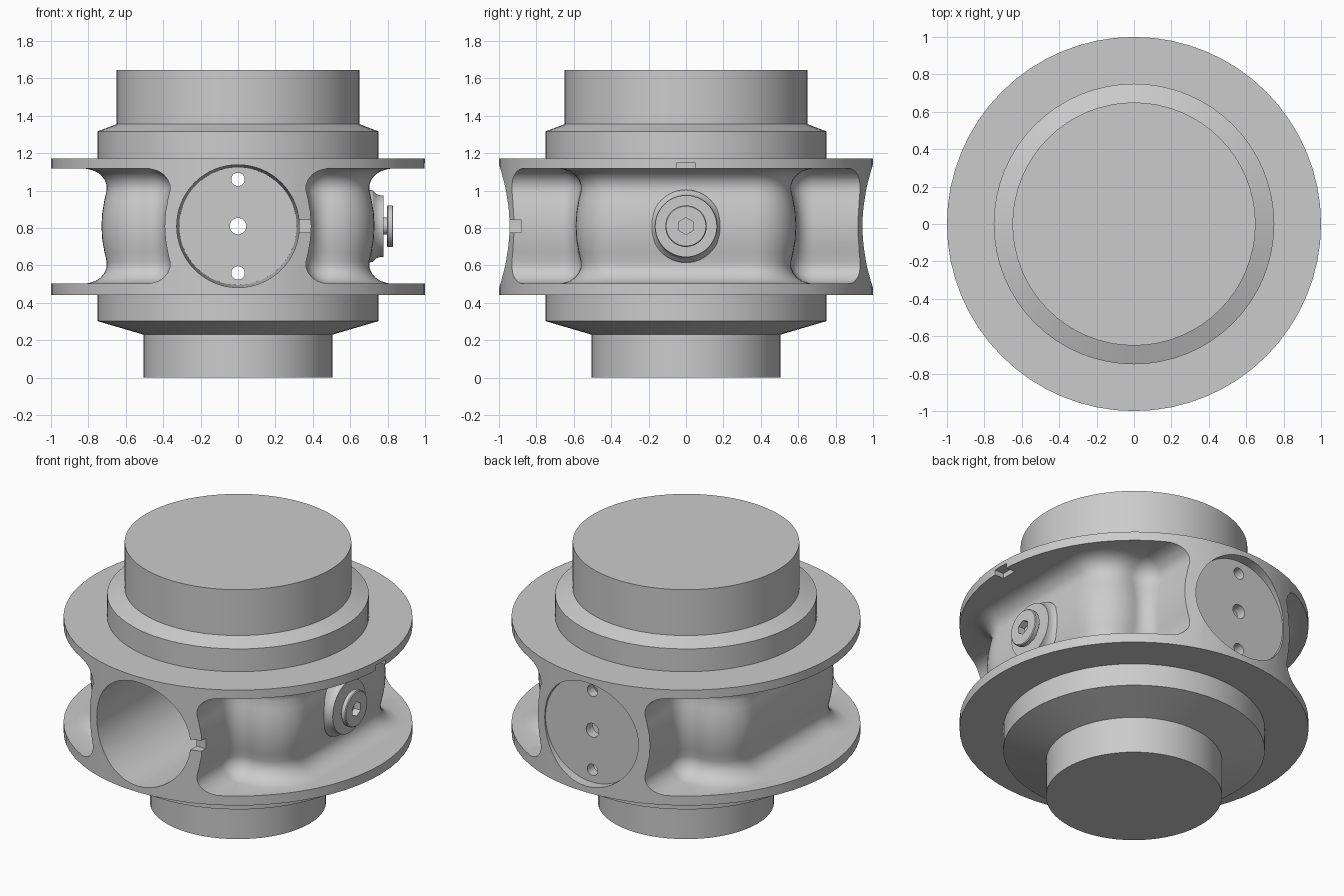
import bpy, bmesh
from math import sin, cos, pi, radians
from mathutils import Matrix

if "Cube" in bpy.data.objects:
    bpy.data.objects.remove(bpy.data.objects["Cube"])

ZC = 0.81  # height of the bore axis


def make(name, bm):
    bmesh.ops.recalc_face_normals(bm, faces=bm.faces)
    me = bpy.data.meshes.new(name)
    bm.to_mesh(me)
    bm.free()
    ob = bpy.data.objects.new(name, me)
    bpy.context.collection.objects.link(ob)
    return ob


def lathe(name, prof, n=64, mat=Matrix()):
    """Closed solid from (radius, height) points, turned round z."""
    bm = bmesh.new()
    rings = [[bm.verts.new((r * cos(2 * pi * i / n), r * sin(2 * pi * i / n), z))
              for i in range(n)] for r, z in prof]
    for a, b in zip(rings, rings[1:]):
        for i in range(n):
            j = (i + 1) % n
            bm.faces.new((a[i], a[j], b[j], b[i]))
    bm.faces.new(rings[0])
    bm.faces.new(rings[-1])
    bm.transform(mat)
    return make(name, bm)


def box(name, lo, hi):
    bm = bmesh.new()
    bmesh.ops.create_cube(bm, size=1)
    for v in bm.verts:
        v.co = [l + (h - l) * (c + 0.5) for l, h, c in zip(lo, hi, v.co)]
    return make(name, bm)


def cut(target, cutter):
    cutter.hide_render = True
    m = target.modifiers.new("cut", 'BOOLEAN')
    m.operation = 'DIFFERENCE'
    m.solver = 'EXACT'
    m.object = cutter
    bpy.context.view_layer.objects.active = target
    bpy.ops.object.modifier_apply(modifier=m.name)
    bpy.data.objects.remove(cutter)


def smooth(ob):
    bpy.ops.object.select_all(action='DESELECT')
    ob.select_set(True)
    bpy.context.view_layer.objects.active = ob
    bpy.ops.object.shade_smooth_by_angle(angle=radians(30))


def along_y(z=ZC):
    # local z becomes +y
    return Matrix.Translation((0, 0, z)) @ Matrix.Rotation(-pi / 2, 4, 'X')


ALONG_X = Matrix.Translation((0, 0, ZC)) @ Matrix.Rotation(pi / 2, 4, 'Y')


def pocket(name, side):
    """Side recess: tube wall, fillet, rounded central block, mirrored in y."""
    half = [((0.362, 1.2), (1, 0))]
    for i in range(9):  # concave fillet at the tube wall
        a = pi + i * pi / 16
        half.append(((0.482 + 0.12 * cos(a), 0.68 + 0.12 * sin(a)),
                     (-cos(a), -sin(a))))
    for i in range(11):  # rounded corner of the central block
        a = pi / 2 - i * pi / 20
        half.append(((0.50 + 0.2 * cos(a), 0.36 + 0.2 * sin(a)),
                     (cos(a), sin(a))))
    path = half + [((x, -y), (nx, -ny)) for (x, y), (nx, ny) in reversed(half)]
    # offset by distance from mid height: slight barrel, then flange fillet
    steps = [(0.307, 0.112), (0.301, 0.085), (0.292, 0.06), (0.275, 0.035),
             (0.25, 0.014), (0.22, 0.002), (0.19, 0.002), (0.14, 0.014),
             (0.07, 0.026)]
    levels = ([(-h, d) for h, d in steps] + [(0, 0.03)]
              + [(h, d) for h, d in reversed(steps)])
    bm = bmesh.new()
    rings = []
    for h, d in levels:
        pts = [(x + nx * d, y + ny * d) for (x, y), (nx, ny) in path]
        pts += [(1.3, -1.2), (1.3, 1.2)]
        rings.append([bm.verts.new((side * x, y, ZC + h)) for x, y in pts])
    n = len(rings[0])
    for a, b in zip(rings, rings[1:]):
        for i in range(n):
            j = (i + 1) % n
            bm.faces.new((a[i], a[j], b[j], b[i]))
    bm.faces.new(rings[0])
    bm.faces.new(rings[-1])
    return make(name, bm)


# Main body with stepped ends and wide flanged drum
body = lathe("valve_body", [
    (0.505, 0), (0.505, 0.23), (0.75, 0.302), (0.75, 0.443), (1, 0.443),
    (1, 1.173), (0.75, 1.173), (0.75, 1.317), (0.65, 1.355), (0.65, 1.645)])

# Side pockets
for s in (1, -1):
    cut(body, pocket("pocket_cutter", s))

# Front bore, slightly tapered, and shallow recess behind the end plate
cut(body, lathe("bore_cutter", [(0.329, -1.1), (0.314, 0.87)], 64, along_y()))
cut(body, lathe("recess_cutter", [(0.328, 0.935), (0.328, 1.1)], 64, along_y()))

# Three holes through the end plate
for dz, r in ((0, 0.044), (0.25, 0.036), (-0.25, 0.036)):
    cut(body, lathe("hole_cutter", [(r, 0.8), (r, 1.0)], 24, along_y(ZC + dz)))

# Locating notches: beside the bore and under the top flange
cut(body, box("notch_cutter", (0.25, -1.1, 0.777), (0.5, -0.88, 0.843)))
cut(body, box("notch_cutter", (0.935, -0.05, 1.05), (1.1, 0.05, 1.148)))
smooth(body)

# Side boss with plug and hexagonal socket
boss = lathe("side_boss", [(0.20, 0.68), (0.19, 0.722), (0.172, 0.74), (0.165, 0.76),
                           (0.165, 0.778)], 48, ALONG_X)
smooth(boss)
plug = lathe("boss_plug", [(0.045, 0.76), (0.045, 0.797), (0.107, 0.797), (0.111, 0.801),
                           (0.111, 0.825), (0.106, 0.83)], 48, ALONG_X)
cut(plug, lathe("socket_cutter", [(0.045, 0.785), (0.045, 0.9)], 6, ALONG_X))
smooth(plug)
